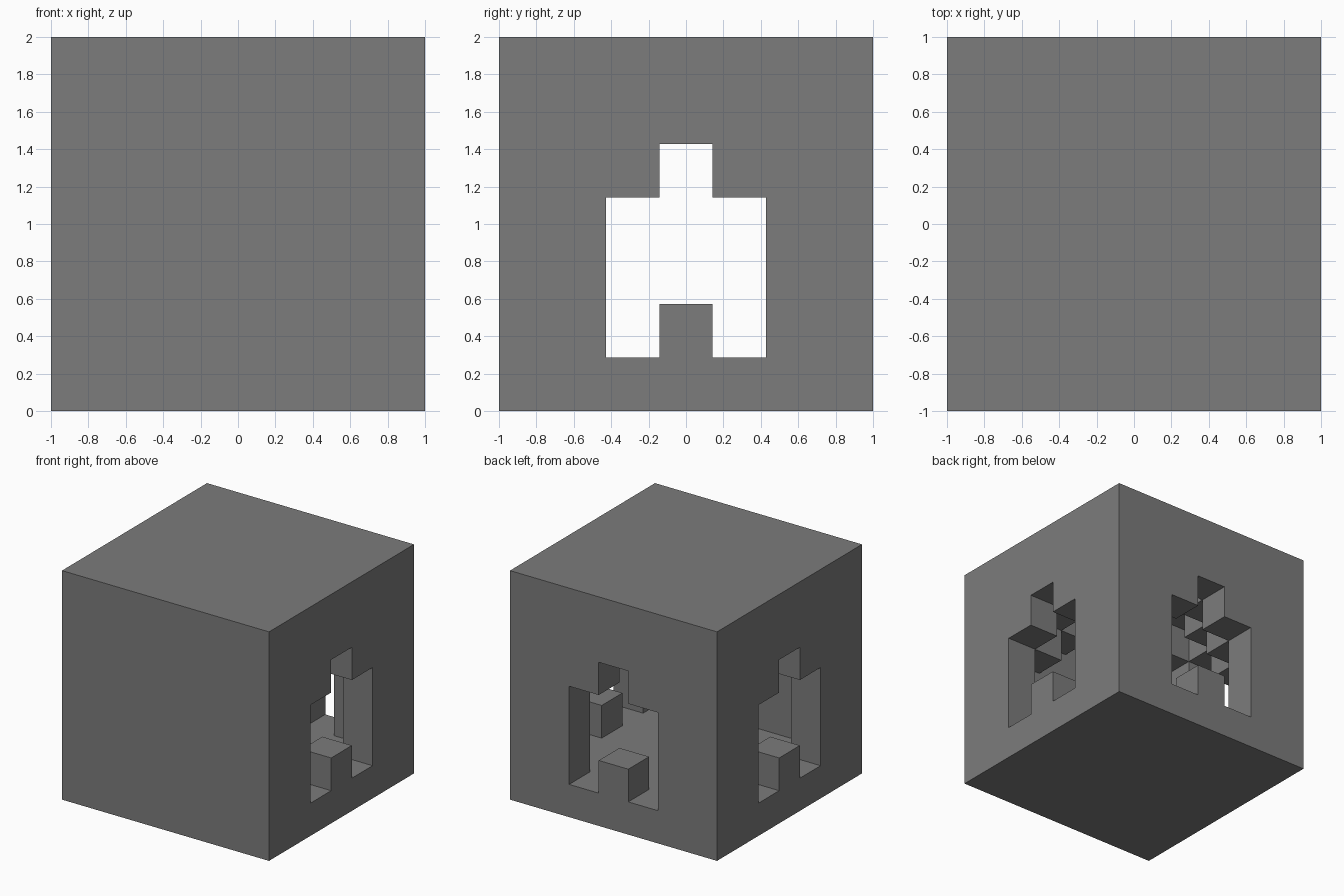
import bpy
import bmesh
from mathutils import Vector

old = bpy.data.objects.get("Cube")
if old:
    bpy.data.objects.remove(old, do_unlink=True)

N = 7              # blocks per side
S = 2 / N          # block size
MID = N // 2


def make_material(name, color):
    mat = bpy.data.materials.new(name)
    mat.use_nodes = True
    mat.diffuse_color = color
    mat.node_tree.nodes["Principled BSDF"].inputs["Base Color"].default_value = color
    return mat


def opening(side, level):
    """Arched opening with a pillar in the middle of its sill."""
    side = abs(side)
    if level == 1:
        return side == 1
    if level in (2, 3):
        return side <= 1
    return level == 4 and side == 0


def empty(cell):
    """True outside the block, in the domed chamber and in the openings."""
    if min(cell) < 0 or max(cell) >= N:
        return True
    x, y, level = cell[0] - MID, cell[1] - MID, cell[2]
    # openings on the two sides and the back
    if abs(x) == MID:
        return opening(y, level)
    if y == MID:
        return opening(x, level)
    # solid front wall, floor and roof
    if y == -MID or level in (0, N - 1):
        return False
    # chamber narrowing in steps towards its ceiling
    return abs(x) + abs(y) <= 7 - level


def add_face(bm, cell, axis, sign):
    """Add the side of one block that faces along the axis."""
    n, u, v = Vector(), Vector(), Vector()
    n[axis] = sign * S / 2
    u[(axis + 1) % 3] = S / 2
    v[(axis + 2) % 3] = sign * S / 2
    c = Vector(((cell[0] - MID) * S, (cell[1] - MID) * S, (cell[2] + 0.5) * S)) + n
    bm.faces.new([bm.verts.new(c + p) for p in (-u - v, u - v, u + v, v - u)])


# Hollow block, made of the block sides that border on open space
bm = bmesh.new()
for i in range(N):
    for j in range(N):
        for k in range(N):
            if empty((i, j, k)):
                continue
            for axis in range(3):
                for sign in (-1, 1):
                    near = [i, j, k]
                    near[axis] += sign
                    if empty(near):
                        add_face(bm, (i, j, k), axis, sign)
bmesh.ops.remove_doubles(bm, verts=bm.verts[:], dist=S / 100)

mesh = bpy.data.meshes.new("hollow_block")
bm.to_mesh(mesh)
bm.free()
mesh.materials.append(make_material("stone grey", (0.2, 0.2, 0.2, 1)))
block = bpy.data.objects.new("hollow_block", mesh)
bpy.context.collection.objects.link(block)
